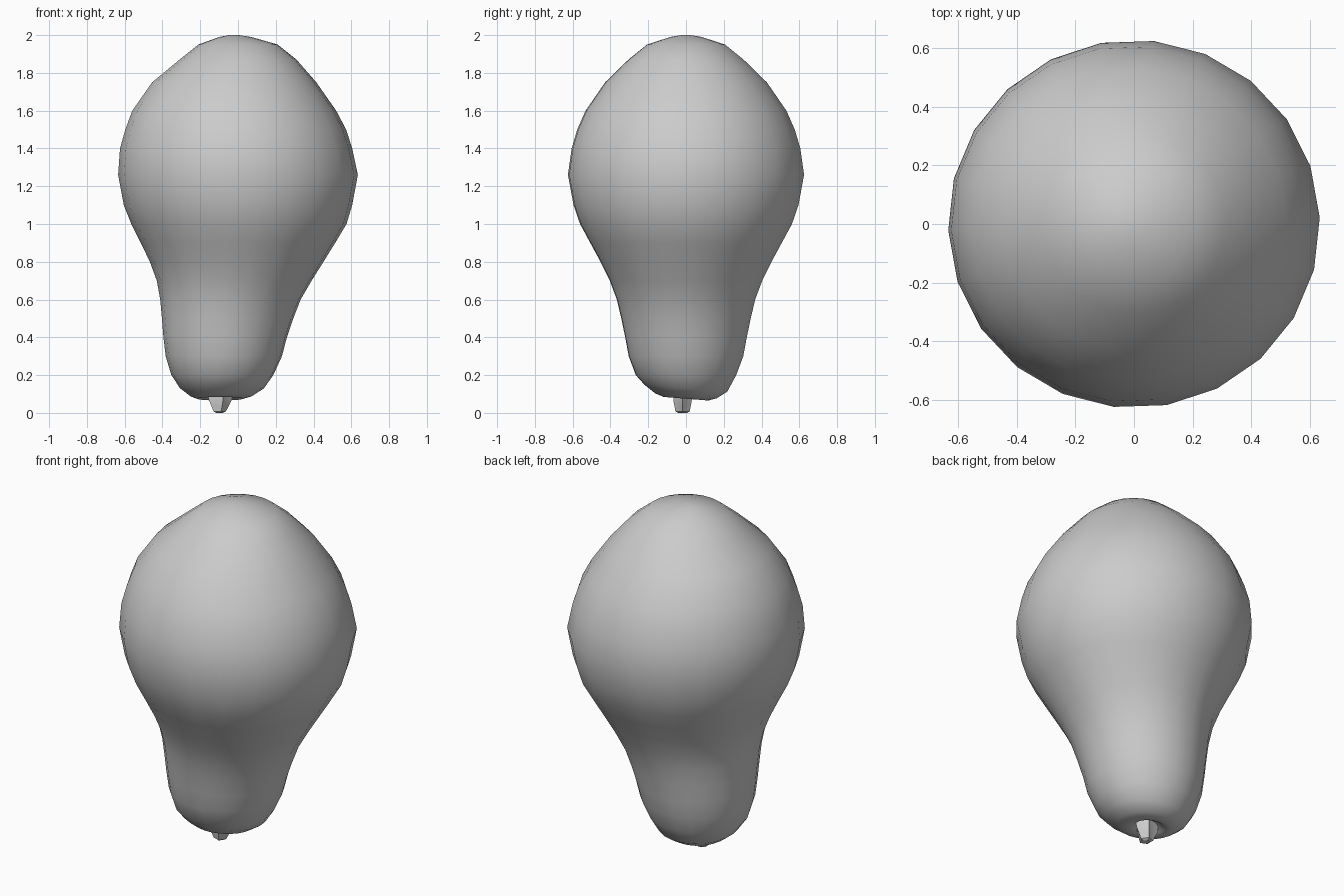
import bpy
import bmesh
from math import cos, sin, pi, radians
from mathutils import Vector

default_cube = bpy.data.objects.get("Cube")
if default_cube:
    bpy.data.objects.remove(default_cube, do_unlink=True)


def make_material(name, colour):
    material = bpy.data.materials.new(name)
    material.use_nodes = True
    material.diffuse_color = colour
    shader = material.node_tree.nodes["Principled BSDF"]
    shader.inputs["Base Color"].default_value = colour
    return material


def ring_points(centre, radius_x, radius_y, sides, turn=0.0):
    """Points of a horizontal ellipse."""
    points = []
    for index in range(sides):
        angle = 2 * pi * index / sides + turn
        offset = Vector((radius_x * cos(angle), radius_y * sin(angle), 0))
        points.append(Vector(centre) + offset)
    return points


def loft(name, rings, material, sharp_angle):
    """Skin a stack of rings, listed from top to bottom, and cap both ends."""
    mesh = bpy.data.meshes.new(name)
    bm = bmesh.new()
    loops = [[bm.verts.new(point) for point in ring] for ring in rings]
    for upper, lower in zip(loops, loops[1:]):
        count = len(upper)
        for index in range(count):
            following = (index + 1) % count
            bm.faces.new((upper[index], lower[index],
                          lower[following], upper[following]))
    bm.faces.new(loops[0])
    bm.faces.new(reversed(loops[-1]))
    bmesh.ops.recalc_face_normals(bm, faces=bm.faces[:])
    bm.to_mesh(mesh)
    bm.free()
    mesh.materials.append(material)
    obj = bpy.data.objects.new(name, mesh)
    bpy.context.collection.objects.link(obj)
    bpy.ops.object.select_all(action="DESELECT")
    obj.select_set(True)
    bpy.context.view_layer.objects.active = obj
    bpy.ops.object.shade_smooth_by_angle(angle=radians(sharp_angle))
    return obj


grey = make_material("plain grey", (0.6, 0.6, 0.6, 1))

# Fruit body, standing on its narrow neck: height, radius, sideways drift
body_profile = [
    (2.0, .025, -.02), (1.99, .085, -.015), (1.95, .21, 0),
    (1.87, .31, 0), (1.75, .435, -.02), (1.6, .54, -.02),
    (1.5, .585, -.012), (1.4, .615, -.01), (1.26, .635, 0),
    (1.1, .605, 0), (1.0, .57, .005), (.9, .515, 0),
    (.8, .46, -.007), (.7, .41, -.02), (.6, .372, -.04),
    (.5, .348, -.055), (.4, .327, -.068), (.3, .308, -.075),
    (.2, .27, -.083), (.13, .222, -.085), (.09, .165, -.09),
    (.075, .12, -.095), (.085, .08, -.1), (.12, .04, -.1),
]
body_rings = []
for height, radius, drift in body_profile:
    ring = ring_points((drift, 0, height), radius, radius * .99, 22, radians(2))
    # The underside tips down slightly towards the back
    if height < .15:
        for point in ring:
            point.z -= .08 * point.y
    body_rings.append(ring)
loft("fruit_body", body_rings, grey, 80)

# Short ridged stem, flaring into the dimple under the neck
stem_profile = [(.12, .075, .05), (.07, .068, .052),
                (.035, .05, .045), (.008, .036, .04), (0, .02, .025)]
stem_rings = []
for height, radius_x, radius_y in stem_profile:
    centre = Vector((-.1, -.018, height))
    ring = ring_points(centre, radius_x, radius_y, 10)
    # Pull in alternate points to form the ridges
    for point in ring[1::2]:
        point.xy = centre.xy + (point.xy - centre.xy) * .75
    stem_rings.append(ring)
loft("stem", stem_rings, grey, 30)
